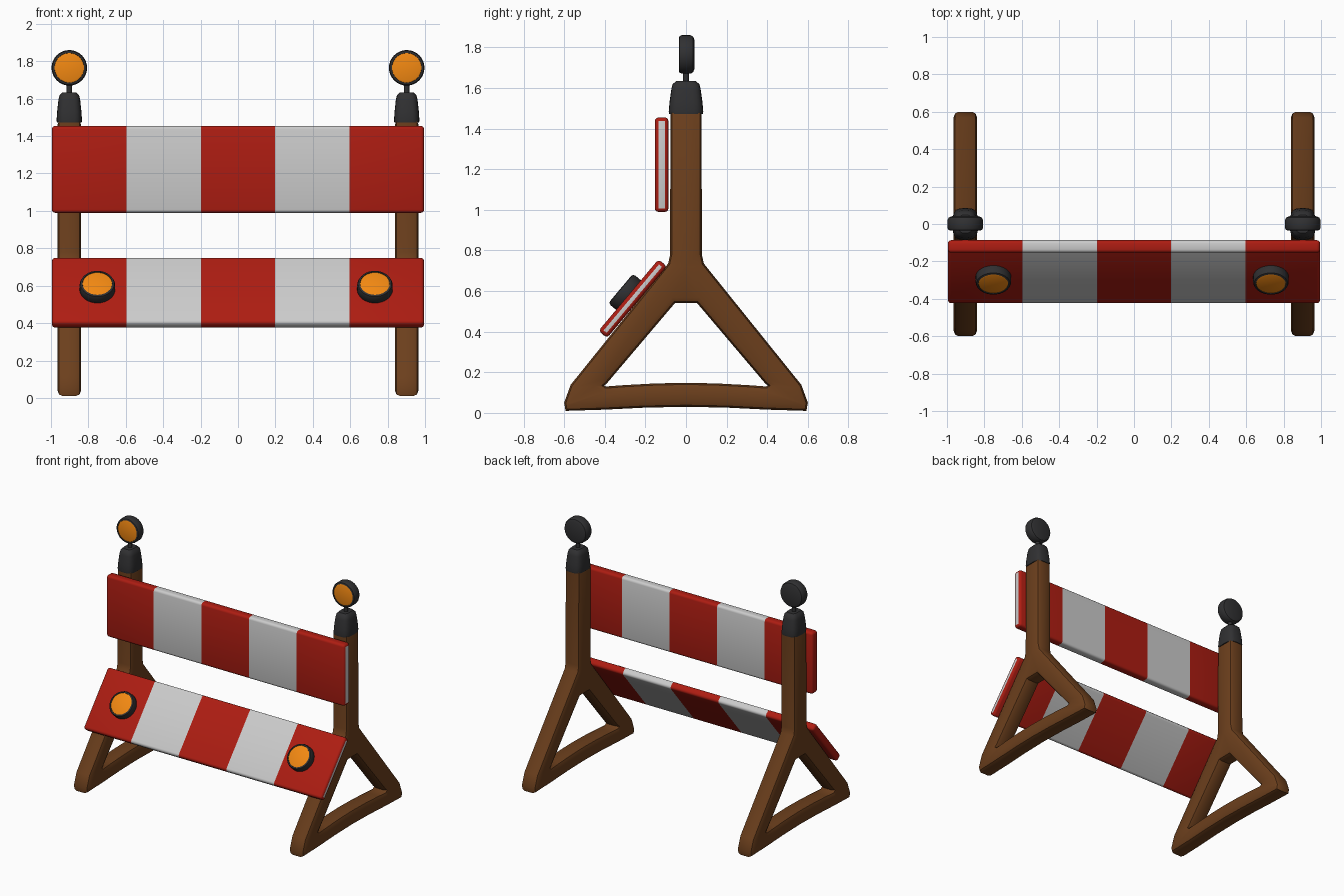
import bpy, bmesh
from math import sin, cos, pi, radians
from mathutils import Matrix, Vector

if "Cube" in bpy.data.objects:
    bpy.data.objects.remove(bpy.data.objects["Cube"])


def material(name, rgb):
    m = bpy.data.materials.new(name)
    m.diffuse_color = (*rgb, 1)
    m.use_nodes = True
    m.node_tree.nodes["Principled BSDF"].inputs["Base Color"].default_value = m.diffuse_color
    return m


WOOD = material("brown_wood", (0.15, 0.05, 0.012))
RED = material("red_paint", (0.42, 0.012, 0.006))
WHITE = material("white_paint", (0.8, 0.8, 0.8))
BLACK = material("black_plastic", (0.03, 0.03, 0.032))
AMBER = material("amber_lens", (0.9, 0.25, 0.006))


def finish(bm, name, mats, matrix=Matrix(), angle=35):
    bmesh.ops.recalc_face_normals(bm, faces=bm.faces)
    me = bpy.data.meshes.new(name)
    bm.to_mesh(me)
    bm.free()
    ob = bpy.data.objects.new(name, me)
    bpy.context.collection.objects.link(ob)
    for m in mats:
        me.materials.append(m)
    ob.matrix_world = matrix
    bpy.ops.object.select_all(action='DESELECT')
    ob.select_set(True)
    bpy.context.view_layer.objects.active = ob
    bpy.ops.object.shade_smooth_by_angle(angle=radians(angle))
    return ob


def loft(name, rings, mat, matrix, n=32, power=1.0):
    """Stack of (rx, ry, z) rings with end caps; power < 1 squares the section."""
    def sq(v):
        return abs(v) ** power * (1 if v >= 0 else -1)
    bm = bmesh.new()
    loops = [[bm.verts.new((rx * sq(cos(2 * pi * i / n)), ry * sq(sin(2 * pi * i / n)), z))
              for i in range(n)] for rx, ry, z in rings]
    for a, b in zip(loops, loops[1:]):
        for i in range(n):
            j = (i + 1) % n
            bm.faces.new((a[i], a[j], b[j], b[i]))
    bm.faces.new(loops[0])
    bm.faces.new(loops[-1])
    return finish(bm, name, [mat], matrix)


def side_frame(name, x):
    # right half of the outline, outer and inner points paired top to bottom
    outer = [(0, 0.72), (0.088, 0.735), (0.568, 0.138), (0.6, 0.05), (0.593, 0.01), (0.4, 0.016), (0.2, 0.026), (0, 0.03)]
    inner = [(0, 0.54), (0.055, 0.54), (0.39, 0.145), (0.402, 0.135), (0.395, 0.13), (0.3, 0.137), (0.15, 0.145), (0, 0.148)]
    post = [(0, 1.49), (0.077, 1.49), (0.078, 0.78)]
    bm = bmesh.new()
    for s in (1, -1):
        def v(p):
            return bm.verts.new((-0.0625, s * p[0], p[1]))
        o, n, t = ([v(p) for p in pts] for pts in (outer, inner, post))
        for i in range(len(o) - 1):
            bm.faces.new((o[i], o[i + 1], n[i + 1], n[i]))
        bm.faces.new((t[0], t[1], t[2], o[1], o[0]))
    bmesh.ops.remove_doubles(bm, verts=bm.verts, dist=1e-5)
    bmesh.ops.recalc_face_normals(bm, faces=bm.faces)
    ext = bmesh.ops.extrude_face_region(bm, geom=bm.faces[:], use_keep_orig=True)
    bmesh.ops.translate(bm, vec=(0.125, 0, 0),
                        verts=[g for g in ext["geom"] if isinstance(g, bmesh.types.BMVert)])
    bmesh.ops.recalc_face_normals(bm, faces=bm.faces)
    # round only the rims between flat sides and edge walls
    rims = [e for e in bm.edges if len(e.link_faces) == 2 and
            min(abs(f.normal.x) for f in e.link_faces) < 0.1 and
            max(abs(f.normal.x) for f in e.link_faces) > 0.9]
    bmesh.ops.bevel(bm, geom=rims, offset=0.028, segments=2, profile=0.5, affect='EDGES')
    finish(bm, name, [WOOD], Matrix.Translation((x, 0, 0)), 40)


def striped_board(name, height, thick, matrix):
    bm = bmesh.new()
    bmesh.ops.create_cube(bm, size=1, matrix=Matrix.Diagonal((1.99, thick, height, 1)))
    bmesh.ops.bevel(bm, geom=bm.edges[:], offset=0.018, segments=3, profile=0.5, affect='EDGES')
    for x in (-0.597, -0.199, 0.199, 0.597):
        bmesh.ops.bisect_plane(bm, geom=bm.verts[:] + bm.edges[:] + bm.faces[:],
                               plane_co=(x, 0, 0), plane_no=(1, 0, 0))
    for f in bm.faces:
        f.material_index = int((f.calc_center_median().x + 0.995) / 0.398) % 2
    finish(bm, name, [RED, WHITE], matrix)


def lamp(name, matrix):
    # dark housing with a front rim, and the lens set just inside it
    housing = [(0.07, -0.04), (0.088, -0.033), (0.095, -0.02), (0.095, 0.022),
               (0.09, 0.034), (0.08, 0.037), (0.078, 0.03)]
    loft(name + "_housing", [(r, r, z) for r, z in housing], BLACK, matrix)
    lens = [(0.079, 0.02), (0.079, 0.033), (0.07, 0.036)]
    loft(name + "_lens", [(r, r, z) for r, z in lens], AMBER, matrix)


# boards
tilt = radians(-40)
low = Vector((0, -0.262, 0.5625))
striped_board("upper_board", 0.465, 0.067, Matrix.Translation((0, -0.12, 1.222)))
striped_board("lower_board", 0.46, 0.055, Matrix.Translation(low) @ Matrix.Rotation(tilt, 4, 'X'))

for side, s in (("left", -1), ("right", 1)):
    x = 0.902 * s
    side_frame(side + "_frame", x)
    # post cap and lamp stem
    cap = [(0.066, 0.083, 1.472), (0.068, 0.085, 1.485), (0.065, 0.081, 1.53), (0.058, 0.072, 1.595),
           (0.052, 0.066, 1.618), (0.036, 0.048, 1.634)]
    loft(side + "_post_cap", cap, BLACK, Matrix.Translation((x, 0, 0)), 24, 0.6)
    loft(side + "_lamp_stem", [(0.015, 0.015, 1.62), (0.015, 0.015, 1.69)], BLACK,
         Matrix.Translation((x, 0, 0)), 12)
    # lamp on top of the post
    lamp(side + "_top_lamp", Matrix.Translation((x, 0.002, 1.765)) @ Matrix.Rotation(pi / 2, 4, 'X'))
    # lamp on the tilted board
    turn = Matrix.Rotation(tilt + pi / 2, 4, 'X')
    pos = low + turn @ Vector((0, 0, 0.041)) + Vector((0.742 * s - 0.01, 0, 0))
    lamp(side + "_board_lamp", Matrix.Translation(pos) @ turn)
